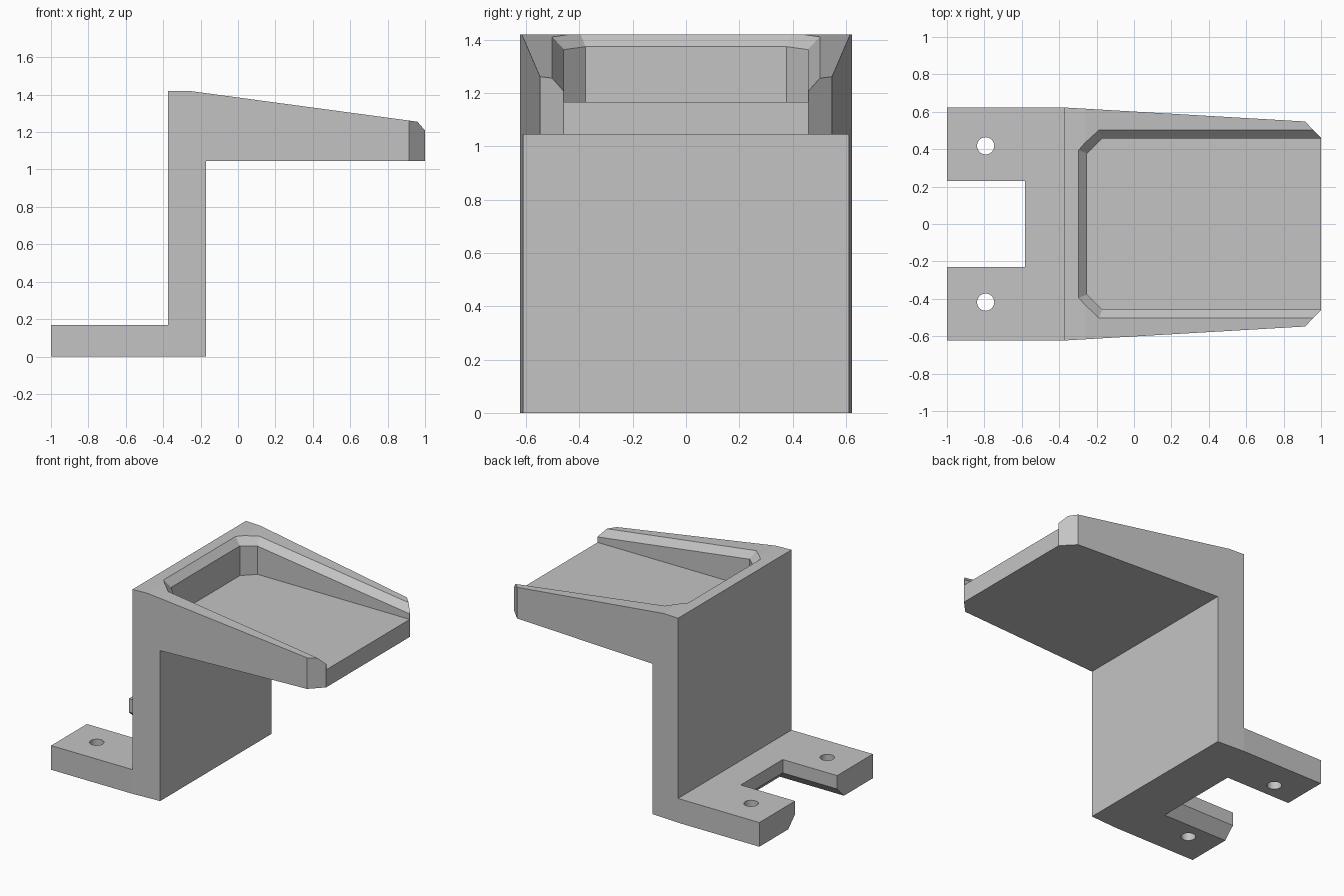
import bpy, bmesh, math

cube = bpy.data.objects.get("Cube")
if cube:
    bpy.data.objects.remove(cube, do_unlink=True)

# single grey finish
grey = bpy.data.materials.new("matte_grey")
grey.use_nodes = True
colour = (0.55, 0.55, 0.55, 1)
grey.diffuse_color = colour
grey.node_tree.nodes["Principled BSDF"].inputs["Base Color"].default_value = colour


def loft(name, loops):
    """Closed solid joining matching point loops, capped at both ends."""
    bm = bmesh.new()
    rings = [[bm.verts.new(p) for p in loop] for loop in loops]
    for a, b in zip(rings, rings[1:]):
        for i in range(len(a)):
            j = (i + 1) % len(a)
            bm.faces.new((a[i], a[j], b[j], b[i]))
    bm.faces.new(rings[0][::-1])
    bm.faces.new(rings[-1])
    bmesh.ops.recalc_face_normals(bm, faces=bm.faces)
    mesh = bpy.data.meshes.new(name)
    bm.to_mesh(mesh)
    bm.free()
    mesh.materials.append(grey)
    ob = bpy.data.objects.new(name, mesh)
    bpy.context.collection.objects.link(ob)
    return ob


def mirrored(half):
    """Mirror a half outline across y = 0."""
    return half + [(x, -y) for x, y in reversed(half)]


def level(outline, z):
    return [(x, y, z) for x, y in outline]


def combine(ob, tool, operation):
    mod = ob.modifiers.new(tool.name, "BOOLEAN")
    mod.operation, mod.solver, mod.object = operation, "EXACT", tool
    bpy.context.view_layer.objects.active = ob
    bpy.ops.object.modifier_apply(modifier=mod.name)
    bpy.data.objects.remove(tool, do_unlink=True)


# bracket body: side profile extruded across, trimmed to the tapered plan
profile = [(-1, 0), (-0.17, 0), (-0.17, 1.045), (1, 1.045), (1, 1.25),
           (-0.26, 1.42), (-0.375, 1.42), (-0.375, 0.168), (-1, 0.168)]
bracket = loft("bracket", [[(x, y, z) for x, z in profile] for y in (-0.8, 0.8)])
plan = mirrored([(-1.1, 0.623), (-0.375, 0.623), (0.915, 0.548), (1, 0.46), (1.1, 0.357)])
combine(bracket, loft("plan_trim", [level(plan, -0.2), level(plan, 1.7)]), "INTERSECT")


# tray pocket with a bevelled rim that follows the sloping top
def top_z(x):
    return min(1.42, 1.42 - (x + 0.26) * 0.17 / 1.26)


def pocket_outline(out):
    side, back, corner = 0.457 + out, -0.25 - out, 0.08 + out * 0.6
    return mirrored([(1.2, side), (back + corner, side), (back, side - corner)])


floor, rim = pocket_outline(0), pocket_outline(0.065)
pocket = loft("tray_pocket", [
    level(floor, 1.167),
    [(x, y, top_z(x) - 0.045) for x, y in floor],
    [(x, y, top_z(x) + 0.02) for x, y in rim],
    level(rim, 1.7)])
combine(bracket, pocket, "DIFFERENCE")


# foot notch, widening towards the underside
def notch_outline(out):
    return mirrored([(-1.2, 0.231 + out), (-0.582 + out, 0.231 + out)])


notch = loft("foot_notch", [level(notch_outline(0.095), -0.02), level(notch_outline(0), 0.075),
                            level(notch_outline(0), 0.3)])
combine(bracket, notch, "DIFFERENCE")

# screw holes
for side in (1, -1):
    ring = [(-0.793 + 0.046 * math.cos(a), side * 0.418 + 0.046 * math.sin(a))
            for a in (math.tau * i / 32 for i in range(32))]
    combine(bracket, loft("screw_hole", [level(ring, -0.1), level(ring, 0.3)]), "DIFFERENCE")

# smooth hole walls, crisp edges elsewhere
bpy.ops.object.select_all(action="DESELECT")
bracket.select_set(True)
bpy.context.view_layer.objects.active = bracket
bpy.ops.object.shade_smooth_by_angle(angle=math.radians(15))
for face in bracket.data.polygons:
    if face.area > 0.005:
        face.use_smooth = False
